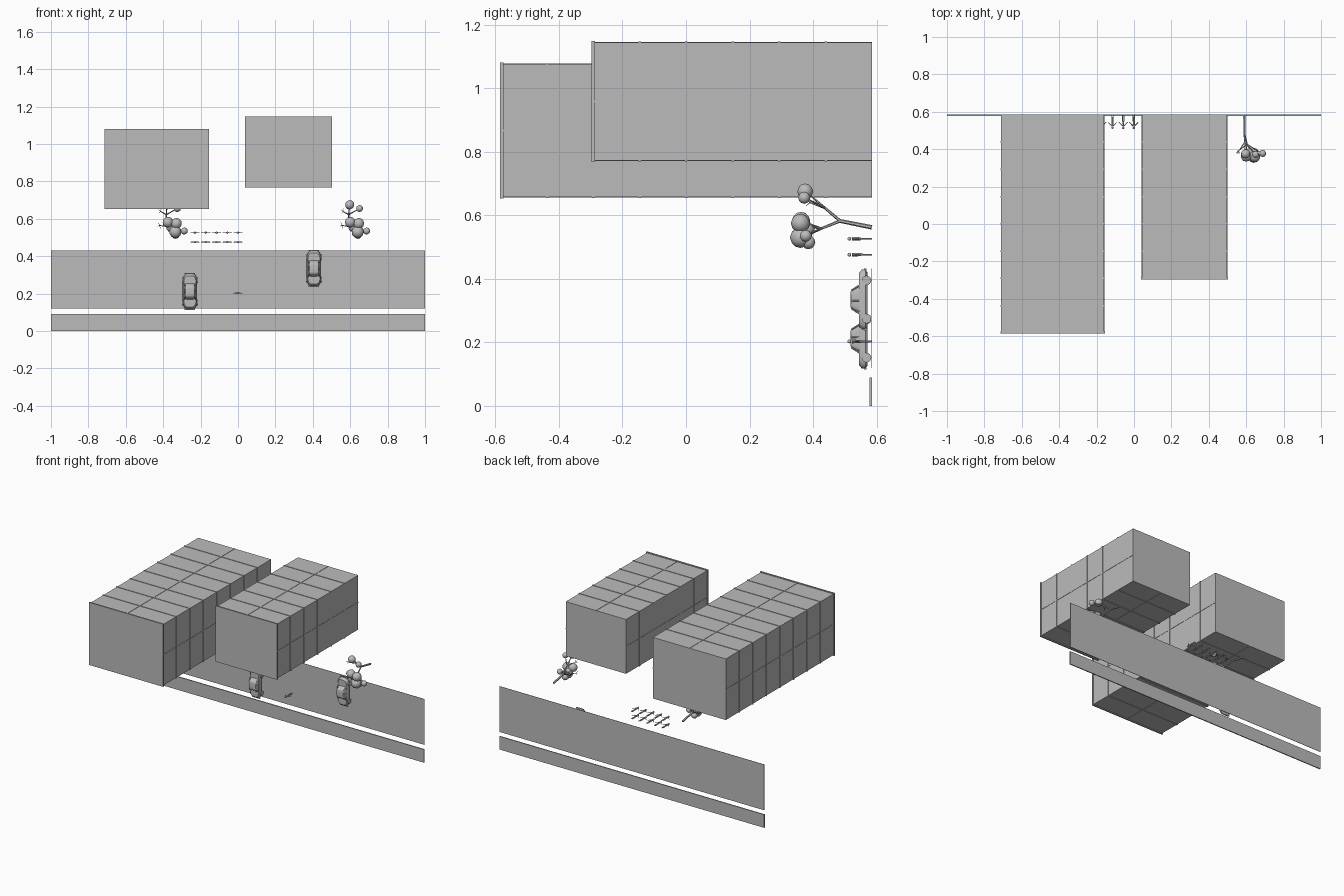
import bpy, bmesh, math
from mathutils import Vector, Matrix

if "Cube" in bpy.data.objects:
    bpy.data.objects.remove(bpy.data.objects["Cube"])

grey = bpy.data.materials.new("plain grey")
grey.use_nodes = True
grey.diffuse_color = (0.5, 0.5, 0.5, 1)
grey.node_tree.nodes["Principled BSDF"].inputs["Base Color"].default_value = (0.5, 0.5, 0.5, 1)

GROUND = 0.585  # the street plane stands upright; objects grow towards -y


def finish(name, bm, smooth=False):
    bmesh.ops.recalc_face_normals(bm, faces=bm.faces)
    mesh = bpy.data.meshes.new(name)
    bm.to_mesh(mesh)
    bm.free()
    mesh.materials.append(grey)
    ob = bpy.data.objects.new(name, mesh)
    bpy.context.collection.objects.link(ob)
    if smooth:
        bpy.ops.object.select_all(action='DESELECT')
        ob.select_set(True)
        bpy.context.view_layer.objects.active = ob
        bpy.ops.object.shade_smooth_by_angle(angle=math.radians(40))
    return ob


def box(bm, x0, x1, y0, y1, z0, z1):
    size = Matrix.Diagonal((x1 - x0, y1 - y0, z1 - z0, 1))
    mid = Matrix.Translation(((x0 + x1) / 2, (y0 + y1) / 2, (z0 + z1) / 2))
    return bmesh.ops.create_cube(bm, size=1, matrix=mid @ size)["verts"]


def rod(bm, a, b, r0, r1, sides=6):
    a, b = Vector(a), Vector(b)
    turn = (b - a).to_track_quat('Z', 'Y').to_matrix().to_4x4()
    bmesh.ops.create_cone(bm, cap_ends=True, segments=sides, radius1=r0, radius2=r1,
                          depth=(b - a).length, matrix=Matrix.Translation((a + b) / 2) @ turn)


def ball(bm, centre, r, detail=2):
    bmesh.ops.create_icosphere(bm, subdivisions=detail, radius=r, matrix=Matrix.Translation(centre))


# Road and pavement
bm = bmesh.new()
box(bm, -1, 1, GROUND - 0.002, GROUND, 0.12, 0.432)
finish("road", bm)
bm = bmesh.new()
box(bm, -1, 1, GROUND - 0.007, GROUND, 0, 0.09)
finish("pavement", bm)


# Tower blocks: core, floor bands, centre mullions and a roof slab
def tower(name, x0, x1, z0, z1, top, floors):
    bm = bmesh.new()
    box(bm, x0, x1, top + 0.004, GROUND, z0, z1)
    finish(name + "_walls", bm)
    out = 0.003
    bm = bmesh.new()
    for i in range(1, floors):
        y = GROUND - 0.146 * i
        box(bm, x0 - out, x1 + out, y - 0.004, y + 0.004, z0 - out, z1 + out)
    finish(name + "_floor_bands", bm)
    bm = bmesh.new()
    xm, zm, w, out = (x0 + x1) / 2, (z0 + z1) / 2, 0.003, 0.002
    box(bm, x0 - out, x1 + out, top + 0.004, GROUND, zm - w, zm + w)
    box(bm, xm - w, xm + w, top + 0.004, GROUND, z0 - out, z1 + out)
    finish(name + "_mullions", bm)
    bm = bmesh.new()
    e = 0.005
    box(bm, x0 - e, x1 + e, top, top + 0.01, z0 - e, z1 + e)
    finish(name + "_roof_slab", bm)


tower("tall_tower", -0.71, -0.16, 0.658, 1.075, -0.585, 8)
tower("short_tower", 0.043, 0.498, 0.772, 1.143, -0.297, 6)


# Trees: forked trunk with round leaf clumps
def tree(name, dx):
    def at(x, y, z):
        return (x + dx, y, z)
    base, fork = at(0.59, GROUND, 0.562), at(0.59, 0.485, 0.582)
    upper, lower = at(0.592, 0.437, 0.623), at(0.605, 0.425, 0.558)
    bm = bmesh.new()
    rod(bm, base, fork, 0.007, 0.006)
    rod(bm, fork, upper, 0.005, 0.004)
    rod(bm, fork, lower, 0.005, 0.004)
    for tip in (at(0.595, 0.38, 0.672), at(0.65, 0.375, 0.655), at(0.56, 0.39, 0.64)):
        rod(bm, upper, tip, 0.004, 0.002)
    for tip in (at(0.595, 0.37, 0.58), at(0.64, 0.37, 0.53), at(0.69, 0.375, 0.535),
                at(0.555, 0.39, 0.565), at(0.645, 0.37, 0.575)):
        rod(bm, lower, tip, 0.004, 0.002)
    for x, z in ((0.55, 0.65), (0.565, 0.655), (0.555, 0.63)):
        rod(bm, at(0.56, 0.39, 0.64), at(x, 0.378, z), 0.0015, 0.001, 4)
    for x, z in ((0.55, 0.58), (0.545, 0.56), (0.56, 0.55)):
        rod(bm, at(0.555, 0.39, 0.565), at(x, 0.378, z), 0.0015, 0.001, 4)
    finish(name + "_trunk", bm, True)
    bm = bmesh.new()
    for x, y, z, r in ((0.597, 0.375, 0.675, 0.025), (0.65, 0.372, 0.655, 0.019),
                       (0.6, 0.362, 0.582, 0.029), (0.64, 0.36, 0.53, 0.033),
                       (0.688, 0.377, 0.535, 0.019), (0.645, 0.36, 0.575, 0.03),
                       (0.615, 0.38, 0.555, 0.025), (0.642, 0.385, 0.515, 0.022)):
        ball(bm, at(x, y, z), r)
    finish(name + "_leaves", bm, True)


tree("right_tree", 0)
tree("left_tree", -0.975)


# People with arms held out
def person(name, x, z):
    def at(dx, h, dz=0):
        return (x + dx, GROUND - h, z + dz)
    bm = bmesh.new()
    for s in (-1, 1):
        rod(bm, at(s * 0.004, 0), at(s * 0.003, 0.036), 0.0025, 0.003)
        rod(bm, at(s * 0.005, 0.06), at(s * 0.024, 0.04), 0.0025, 0.0015)
    rod(bm, at(0, 0.034), at(0, 0.063), 0.0045, 0.006)
    ball(bm, at(0, 0.071), 0.006)
    finish(name, bm, True)


for row, z in enumerate((0.476, 0.526)):
    for col in range(5):
        person(f"person_{row}_{col}", -0.23 + 0.0575 * col, z)
person("person_in_road", -0.002, 0.203)


# Cars: outline seen from above, lofted through (height, half width, rear, front)
def loft(bm, x, z, levels, power=0.5, sides=24):
    rings = []
    for h, w, z0, z1 in levels:
        ring = []
        for i in range(sides):
            a = math.tau * (i + 0.5) / sides
            c, s = math.cos(a), math.sin(a)
            px = math.copysign(abs(c) ** power, c) * w
            pz = math.copysign(abs(s) ** power, s) * (z1 - z0) / 2 + (z0 + z1) / 2
            ring.append(bm.verts.new((x + px, GROUND - h, z + pz)))
        rings.append(ring)
    for lo, hi in zip(rings, rings[1:]):
        for i in range(sides):
            j = (i + 1) % sides
            bm.faces.new((lo[i], lo[j], hi[j], hi[i]))
    bm.faces.new(rings[0])
    bm.faces.new(rings[-1])


def car(name, x, z, flip):
    bm = bmesh.new()
    loft(bm, x, z, ((0.014, 0.034, -0.085, 0.085), (0.02, 0.039, -0.096, 0.096),
                    (0.032, 0.038, -0.094, 0.094), (0.041, 0.034, -0.084, 0.084)))
    finish(name + "_body", bm, True)
    # Glasshouse sits inside the pillars
    bm = bmesh.new()
    loft(bm, x, z, ((0.04, 0.031, -0.043, 0.043), (0.064, 0.024, -0.028, 0.028)), 0.35)
    finish(name + "_windows", bm, True)
    bm = bmesh.new()
    loft(bm, x, z, ((0.061, 0.028, -0.032, 0.032), (0.066, 0.025, -0.028, 0.028),
                    (0.068, 0.019, -0.02, 0.02)), 0.4)
    finish(name + "_roof", bm, True)
    bm = bmesh.new()
    for s in (-1, 1):
        for foot, head in ((-0.045, -0.029), (0.004 * flip, 0.004 * flip), (0.045, 0.029)):
            rod(bm, (x + s * 0.032, GROUND - 0.038, z + foot),
                (x + s * 0.025, GROUND - 0.064, z + head), 0.003, 0.0025)
    finish(name + "_pillars", bm)
    bm = bmesh.new()
    for s in (-1, 1):
        for dz in (-0.06, 0.06):
            rod(bm, (x + s * 0.027, GROUND - 0.017, z + dz),
                (x + s * 0.041, GROUND - 0.017, z + dz), 0.015, 0.015, 16)
    finish(name + "_wheels", bm, True)
    bm = bmesh.new()
    for dz in (-0.095, 0.095):
        box(bm, x - 0.028, x + 0.028, GROUND - 0.025, GROUND - 0.017, z + dz - 0.003, z + dz + 0.003)
    finish(name + "_bumpers", bm)


car("left_car", -0.257, 0.212, 1)
car("right_car", 0.406, 0.335, -1)
